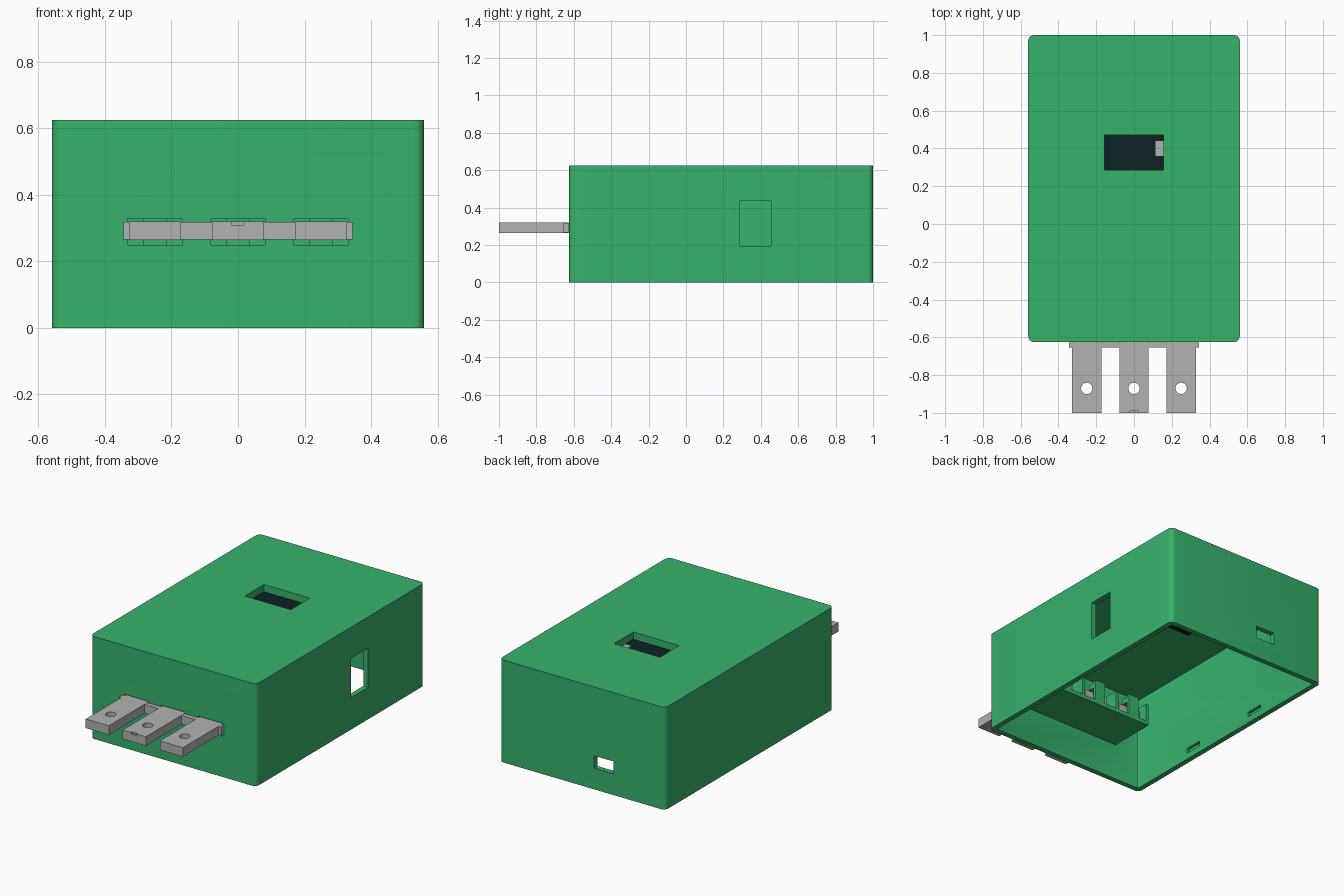
import bpy, bmesh, math

if "Cube" in bpy.data.objects:
    bpy.data.objects.remove(bpy.data.objects["Cube"])


def material(name, rgb):
    m = bpy.data.materials.new(name)
    m.diffuse_color = (*rgb, 1)
    m.use_nodes = True
    m.node_tree.nodes["Principled BSDF"].inputs["Base Color"].default_value = m.diffuse_color
    return m


GREEN = material("green plastic", (0.037, 0.45, 0.147))
GREY = material("grey metal", (0.448, 0.448, 0.448))
DARK = material("dark display", (0.004, 0.015, 0.018))


def finish(name, bm, mat):
    bmesh.ops.recalc_face_normals(bm, faces=bm.faces)
    me = bpy.data.meshes.new(name)
    bm.to_mesh(me)
    bm.free()
    ob = bpy.data.objects.new(name, me)
    bpy.context.collection.objects.link(ob)
    if mat:
        me.materials.append(mat)
    return ob


def prism(name, outline, z0, z1, mat):
    """Extrude an XY outline from z0 to z1."""
    bm = bmesh.new()
    face = bm.faces.new([bm.verts.new((x, y, z0)) for x, y in outline])
    top = bmesh.ops.extrude_face_region(bm, geom=[face])["geom"]
    for v in top:
        if isinstance(v, bmesh.types.BMVert):
            v.co.z = z1
    return finish(name, bm, mat)


def box(name, x, y, z, mat=None):
    return prism(name, [(x[0], y[0]), (x[1], y[0]), (x[1], y[1]), (x[0], y[1])],
                 z[0], z[1], mat)


def rounded(x, y0, y1, r, steps=6):
    """Rounded rectangle outline, symmetric in x."""
    pts = []
    for k, (cx, cy) in enumerate([(x - r, y1 - r), (r - x, y1 - r),
                                  (r - x, y0 + r), (x - r, y0 + r)]):
        for i in range(steps + 1):
            a = math.pi / 2 * (k + i / steps)
            pts.append((cx + r * math.cos(a), cy + r * math.sin(a)))
    return pts


def circle(cx, cy, r, n=24):
    return [(cx + r * math.cos(2 * math.pi * i / n),
             cy + r * math.sin(2 * math.pi * i / n)) for i in range(n)]


def cut(ob, cutters):
    bpy.context.view_layer.objects.active = ob
    for c in cutters:
        mod = ob.modifiers.new("cut", "BOOLEAN")
        mod.operation, mod.solver, mod.object = "DIFFERENCE", "EXACT", c
        bpy.ops.object.modifier_apply(modifier=mod.name)
        bpy.data.objects.remove(c)


def smooth(ob):
    bpy.ops.object.select_all(action="DESELECT")
    ob.select_set(True)
    bpy.context.view_layer.objects.active = ob
    bpy.ops.object.shade_smooth_by_angle(angle=math.radians(30))


BLADES = (-0.25, 0.0, 0.25)

# Housing: rounded shell, open underneath, with all its openings
housing = prism("housing", rounded(0.56, -0.625, 1.0, 0.03), 0, 0.625, GREEN)
cutters = [
    prism("cavity", rounded(0.528, -0.593, 0.968, 0.012, 3), -0.1, 0.58, None),
    box("display_window", (-0.155, 0.155), (0.287, 0.472), (0.5, 0.7)),
    box("side_window", (0.5, 0.6), (0.29, 0.455), (0.195, 0.435)),
    box("back_slot", (-0.21, -0.08), (0.9, 1.1), (0.13, 0.205)),
]
for x in BLADES:
    cutters.append(box("blade_slot", (x - 0.083, x + 0.083), (-0.7, -0.5), (0.25, 0.327)))
# Snap recesses inside the long walls
for side in (-1, 1):
    for y in (-0.10, 0.445):
        xs = sorted((side * 0.51, side * 0.545))
        cutters.append(box("snap_recess", xs, (y - 0.055, y + 0.055), (0.04, 0.07)))
cut(housing, cutters)
smooth(housing)

# Terminal holder inside the front wall: shelf, dividers and hooks
box("terminal_shelf", (-0.36, 0.36), (-0.6, -0.3), (0.225, 0.25), GREEN)
for x in (-0.35, -0.125, 0.125, 0.35):
    box("shelf_divider", (x - 0.01, x + 0.01), (-0.6, -0.3), (0.24, 0.36), GREEN)
for x in BLADES:
    box("hook_post", (x - 0.035, x + 0.035), (-0.32, -0.3), (0.24, 0.38), GREEN)
    box("hook_lip", (x - 0.035, x + 0.035), (-0.36, -0.3), (0.335, 0.365), GREEN)

# Three drilled metal blades and the bar that joins them
for x in BLADES:
    blade = box("terminal_blade", (x - 0.078, x + 0.078), (-1.0, -0.34), (0.265, 0.32), GREY)
    holes = [prism("hole", circle(x, -0.87, 0.03), 0.2, 0.4, None)]
    if x == 0:
        holes.append(box("tip_notch", (-0.02, 0.02), (-1.1, -0.99), (0.31, 0.4)))
    cut(blade, holes)
    smooth(blade)
box("terminal_bar", (-0.345, 0.345), (-0.655, -0.627), (0.266, 0.319), GREY)

# Display module under the window, with a small metal contact
box("display", (-0.18, 0.18), (0.27, 0.49), (0.5, 0.575), DARK)
box("display_contact", (0.115, 0.155), (0.36, 0.44), (0.57, 0.58), GREY)
